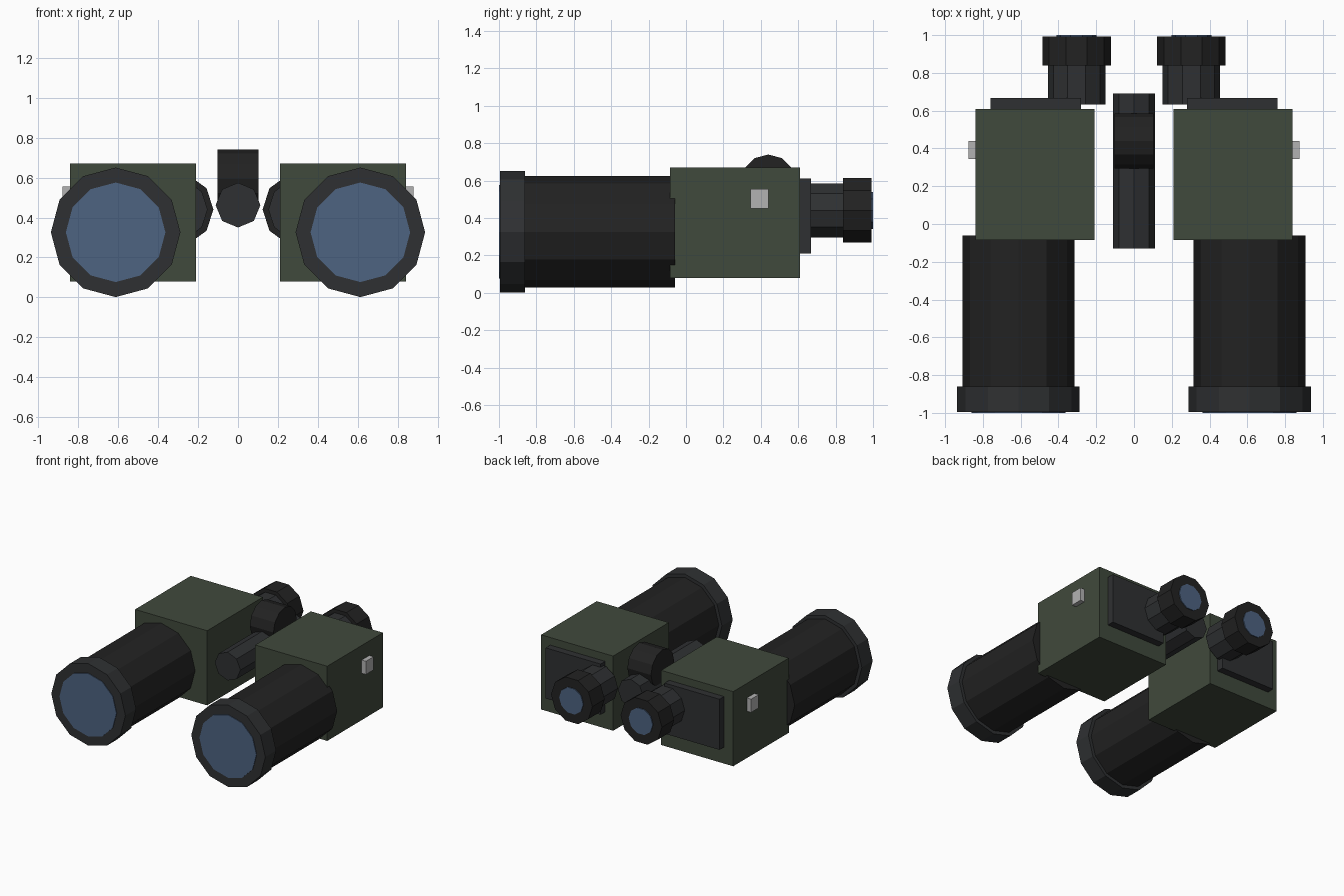
import bpy, bmesh
from math import sin, cos, pi

if "Cube" in bpy.data.objects:
    bpy.data.objects.remove(bpy.data.objects["Cube"])


def material(name, r, g, b):
    m = bpy.data.materials.new(name)
    m.diffuse_color = (r, g, b, 1)
    m.use_nodes = True
    m.node_tree.nodes["Principled BSDF"].inputs["Base Color"].default_value = m.diffuse_color
    return m


GREEN = material("green_body", 0.051, 0.067, 0.045)
BLACK = material("black_rubber", 0.016, 0.016, 0.016)
DARK = material("dark_grey", 0.028, 0.030, 0.032)
GLASS = material("blue_glass", 0.075, 0.125, 0.22)
SILVER = material("silver", 0.45, 0.45, 0.45)


def finish(name, bm, mat):
    bmesh.ops.recalc_face_normals(bm, faces=bm.faces)
    mesh = bpy.data.meshes.new(name)
    bm.to_mesh(mesh)
    bm.free()
    mesh.materials.append(mat)
    obj = bpy.data.objects.new(name, mesh)
    bpy.context.collection.objects.link(obj)
    return obj


def box(name, lo, hi, mat):
    bm = bmesh.new()
    bmesh.ops.create_cube(bm, size=1)
    for v in bm.verts:
        v.co = [(a + b) / 2 + c * (b - a) for a, b, c in zip(lo, hi, v.co)]
    return finish(name, bm, mat)


def prism(name, sides, r, centre, start, end, mat, axis="y"):
    """Regular prism along y or x; centre holds the other two coordinates."""
    bm = bmesh.new()
    rings = []
    for d in (start, end):
        ring = []
        for i in range(sides):
            t = 2 * pi * i / sides
            u, w = centre[0] + r * cos(t), centre[1] + r * sin(t)
            ring.append(bm.verts.new((u, d, w) if axis == "y" else (d, u, w)))
        bm.faces.new(ring)
        rings.append(ring)
    a, b = rings
    for i in range(sides):
        j = (i + 1) % sides
        bm.faces.new((a[i], a[j], b[j], b[i]))
    return finish(name, bm, mat)


for side, s in (("left", -1), ("right", 1)):
    def mbox(name, lo, hi, mat):
        x = sorted((s * lo[0], s * hi[0]))
        box(f"{side}_{name}", (x[0], *lo[1:]), (x[1], *hi[1:]), mat)

    # prism housing, back plate and strap lug
    mbox("housing", (0.21, -0.085, 0.08), (0.84, 0.61, 0.67), GREEN)
    mbox("back_plate", (0.28, 0.60, 0.21), (0.76, 0.667, 0.61), DARK)
    mbox("strap_lug", (0.82, 0.345, 0.45), (0.877, 0.44, 0.555), SILVER)

    # objective barrel, rim and front lens
    c = (s * 0.612, 0.326)
    prism(f"{side}_barrel", 12, 0.297, c, -0.87, -0.06, BLACK)
    prism(f"{side}_objective_rim", 12, 0.324, c, -0.995, -0.86, DARK)
    prism(f"{side}_objective_lens", 12, 0.249, c, -1.0, -0.97, GLASS)

    # eyepiece tube, eyecup and rear lens
    c = (s * 0.304, 0.44)
    prism(f"{side}_eyepiece", 10, 0.152, c, 0.632, 0.85, DARK)
    prism(f"{side}_eyecup", 10, 0.181, c, 0.84, 0.993, BLACK)
    prism(f"{side}_eyepiece_lens", 10, 0.105, c, 0.97, 1.0, GLASS)

# central hinge rod and focus wheel
prism("hinge_rod", 8, 0.112, (0, 0.462), -0.13, 0.69, DARK)
prism("focus_wheel", 12, 0.145, (0.44, 0.594), -0.103, 0.103, BLACK, axis="x")
